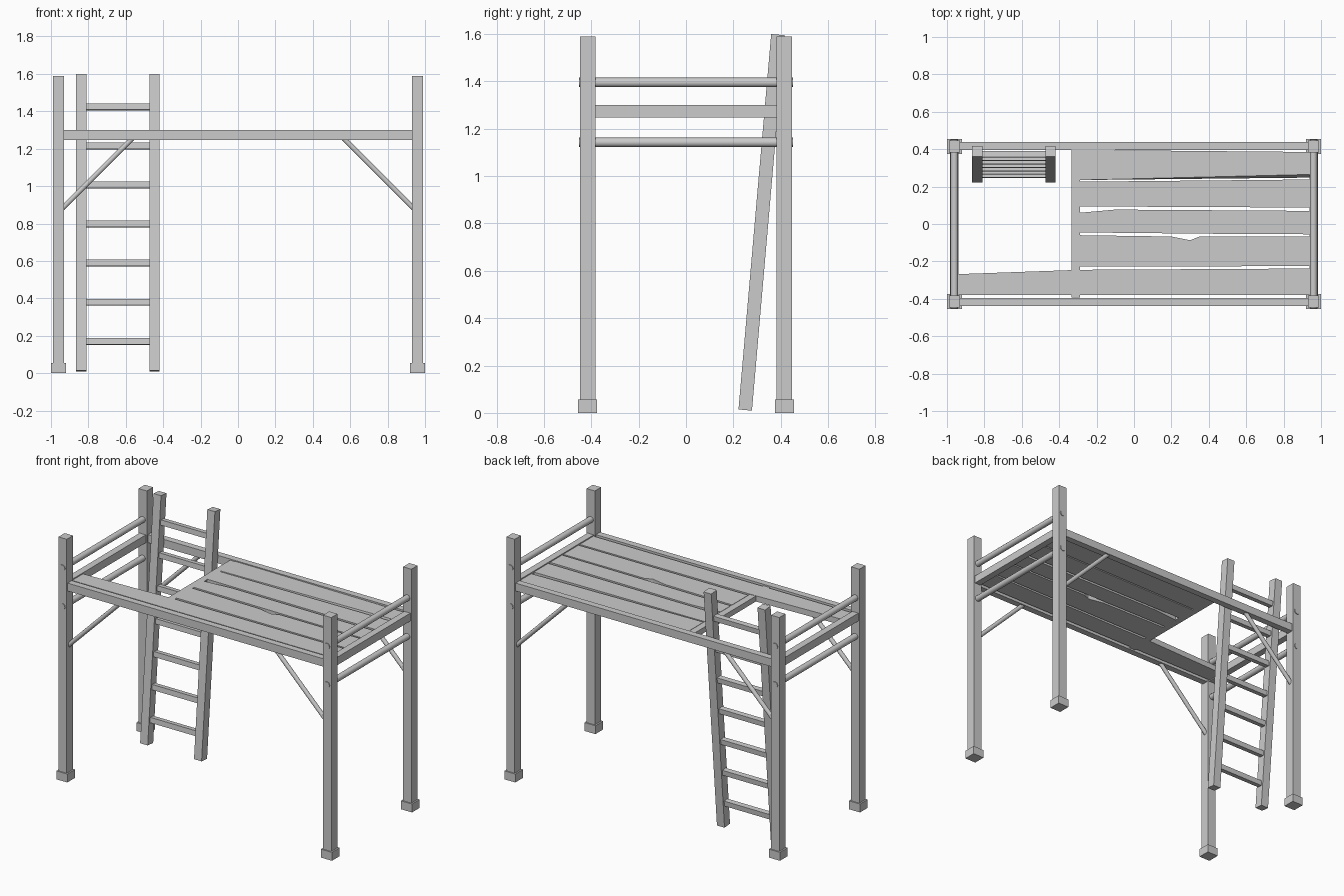
import bpy, bmesh, math
from mathutils import Vector, Matrix

if "Cube" in bpy.data.objects:
    bpy.data.objects.remove(bpy.data.objects["Cube"], do_unlink=True)

GREY = (0.6, 0.6, 0.6, 1)
mat = bpy.data.materials.new("plain grey")
mat.use_nodes = True
mat.diffuse_color = GREY
mat.node_tree.nodes["Principled BSDF"].inputs["Base Color"].default_value = GREY


def finish(name, bm):
    bmesh.ops.recalc_face_normals(bm, faces=bm.faces)
    mesh = bpy.data.meshes.new(name)
    bm.to_mesh(mesh)
    bm.free()
    mesh.materials.append(mat)
    obj = bpy.data.objects.new(name, mesh)
    bpy.context.collection.objects.link(obj)
    return obj


def box(name, center, size, tilt=0):
    bm = bmesh.new()
    m = (Matrix.Translation(center) @ Matrix.Rotation(tilt, 4, "X")
         @ Matrix.Diagonal((*size, 1)))
    bmesh.ops.create_cube(bm, size=1, matrix=m)
    return finish(name, bm)


def rod(name, a, b, radius, sides=12):
    a, b = Vector(a), Vector(b)
    turn = (b - a).to_track_quat("Z", "Y").to_matrix().to_4x4()
    bm = bmesh.new()
    bmesh.ops.create_cone(bm, cap_ends=True, segments=sides, radius1=radius,
                          radius2=radius, depth=(b - a).length,
                          matrix=Matrix.Translation((a + b) / 2) @ turn)
    obj = finish(name, bm)
    for p in obj.data.polygons:
        p.use_smooth = len(p.vertices) == 4
    for e in obj.data.edges:
        v = [obj.data.vertices[i].co for i in e.vertices]
        e.use_edge_sharp = abs((v[0] - v[1]).length - (b - a).length) > 0.01
    return obj


def plank(name, top, bottom=None, z0=1.255, z1=1.293):
    bm = bmesh.new()
    up = [bm.verts.new((x, y, z1)) for x, y in top]
    low = [bm.verts.new((x, y, z0)) for x, y in bottom or top]
    bm.faces.new(up)
    bm.faces.new(low[::-1])
    for i in range(len(up)):
        j = (i + 1) % len(up)
        bm.faces.new((up[i], low[i], low[j], up[j]))
    return finish(name, bm)


# Posts, feet and diagonal braces at each corner
PX, PY = 0.96, 0.415
for sx, side in ((-1, "right"), (1, "left")):
    for sy, end in ((-1, "front"), (1, "back")):
        tag = f"{end}_{side}"
        box(f"post_{tag}", (sx * PX, sy * PY, 0.8), (0.06, 0.064, 1.58))
        box(f"foot_{tag}", (sx * PX, sy * PY, 0.028), (0.08, 0.08, 0.055))
        rod(f"brace_{tag}", (sx * 0.94, sy * PY, 0.88),
            (sx * 0.56, sy * PY, 1.26), 0.014)
    # End beam and two round rails poking through the posts
    box(f"end_beam_{side}", (sx * PX, 0, 1.274), (0.045, 0.78, 0.052))
    for z, level in ((1.142, "lower"), (1.395, "upper")):
        rod(f"{level}_rail_{side}", (sx * PX, -0.452, z), (sx * PX, 0.452, z), 0.02)

# Long beams
for sy, end in ((-1, "front"), (1, "back")):
    box(f"long_beam_{end}", (0, sy * 0.416, 1.273), (1.87, 0.043, 0.052))

# Cross beam beside the ladder opening
box("cross_beam", (-0.312, 0.003, 1.273), (0.045, 0.79, 0.036))

# Deck planks with worn edges
L, R = -0.292, 0.94
plank("plank_back", [(L, 0.235), (R, 0.265), (R, 0.385), (L, 0.396)],
      [(L, 0.235), (R, 0.248), (R, 0.385), (L, 0.396)])
plank("plank_second", [(L, 0.226), (L, 0.094), (R, 0.088), (R, 0.238)])
plank("plank_middle", [(L, 0.06), (-0.1, 0.077), (R, 0.07), (R, -0.055),
                       (0.4, -0.052), (L, -0.045)])
plank("plank_fourth", [(L, -0.06), (0.2, -0.067), (0.3, -0.087), (0.35, -0.067),
                       (R, -0.067), (R, -0.225), (L, -0.228)])
plank("plank_front", [(-0.94, -0.268), (L, -0.245), (R, -0.238),
                      (R, -0.38), (-0.94, -0.38)])

# Leaning ladder
bottom, top = Vector((0, 0.25, 0.012)), Vector((0, 0.388, 1.597))
axis = top - bottom
lean = -math.atan2(axis.y, axis.z)
mid = (bottom + top) / 2
for x, side in ((-0.838, "right"), (-0.447, "left")):
    box(f"ladder_stile_{side}", (x, mid.y, mid.z), (0.055, 0.057, axis.length), lean)
for i in range(7):
    z = 0.17 + i * 0.209
    y = bottom.y + axis.y * (z - bottom.z) / axis.z
    box(f"ladder_rung_{i + 1}", (-0.642, y, z), (0.345, 0.034, 0.034), lean)
